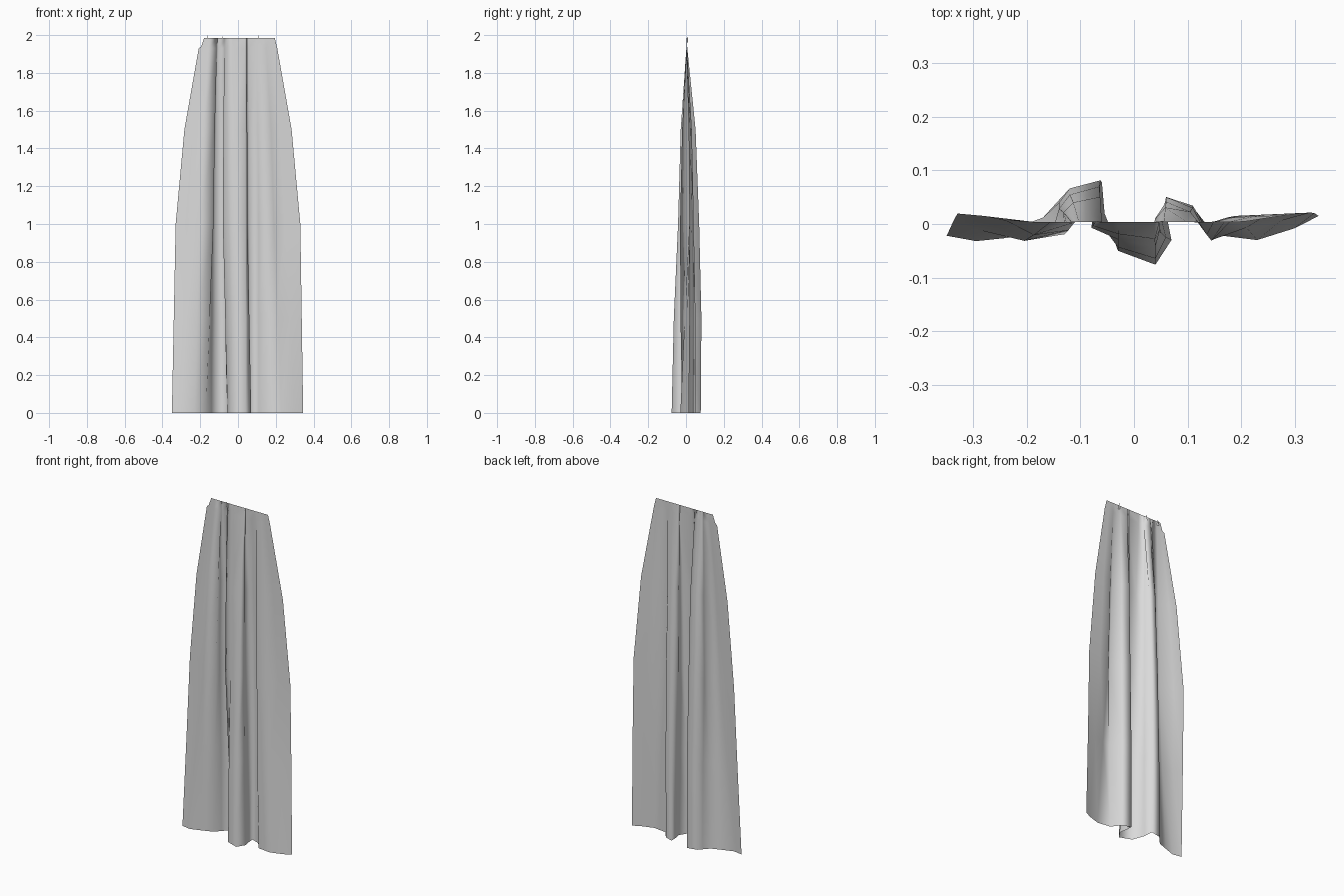
import bpy
import bmesh

cube = bpy.data.objects.get("Cube")
if cube:
    bpy.data.objects.remove(cube)

# Fold cross-sections (x, y), walked from the right edge to the left edge
hem_folds = [(-.35, -.022), (-.295, -.032), (-.23, -.01), (-.17, .012),
             (-.14, .045), (-.12, .066), (-.06, .078), (-.055, .02),
             (-.03, -.05), (.04, -.076), (.07, -.03), (.062, .01),
             (.06, .05), (.11, .032), (.15, -.02), (.23, -.03),
             (.3, -.008), (.345, .015)]
waist_folds = [(-.33, .02), (-.27, .005), (-.205, -.038), (-.13, -.024),
               (-.14, .03), (-.12, .06), (-.065, .077), (-.08, -.01),
               (-.03, -.035), (.04, -.05), (.05, -.02), (.04, .01),
               (.06, .045), (.11, .032), (.145, -.038), (.19, .015),
               (.25, .018), (.33, .022)]

# Height, edge width, fold depth, blend from hem folds to waist folds
levels = [(0, 1, 1, 0), (.5, 1, 1.04, .5), (1, 1, .88, 1),
          (1.5, .86, .62, 1), (1.93, .63, .04, 1), (1.985, .59, 0, 1)]


def fold_point(hem, waist, level):
    """Blend the two sections, gathering the outer folds toward the middle."""
    z, width, depth, blend = level
    x = hem[0] + (waist[0] - hem[0]) * blend
    y = hem[1] + (waist[1] - hem[1]) * blend
    gather = 1 - (1 - width) * min(1, abs(x) / .33)
    return x * gather, y * depth + .004 * z / 2, z


def finish(name, bm, material):
    mesh = bpy.data.meshes.new(name)
    bm.to_mesh(mesh)
    bm.free()
    obj = bpy.data.objects.new(name, mesh)
    bpy.context.collection.objects.link(obj)
    mesh.materials.append(material)
    return obj


cloth = bpy.data.materials.new("light_grey_cloth")
cloth.use_nodes = True
cloth.diffuse_color = (.7, .7, .7, 1)
cloth.node_tree.nodes["Principled BSDF"].inputs["Base Color"].default_value = (.7, .7, .7, 1)

# Curtain: one thin hanging sheet, lofted through the levels
bm = bmesh.new()
rows = [[bm.verts.new(fold_point(h, w, level))
         for h, w in zip(hem_folds, waist_folds)] for level in levels]
for low, high in zip(rows, rows[1:]):
    for i in range(len(low) - 1):
        bm.faces.new((low[i], high[i], high[i + 1], low[i + 1]))
# Sagging top corner
rows[-1][0].co.z = 1.94
for f in bm.faces:
    f.smooth = True
finish("curtain", bm, cloth)

# Loose threads along the top hem
bm = bmesh.new()
for x in (-.16, -.08, .11):
    bm.faces.new([bm.verts.new(p) for p in
                  ((x - .004, .012, 1.96), (x + .004, .004, 1.96), (x, .008, 2))])
finish("top_hem_threads", bm, cloth)
